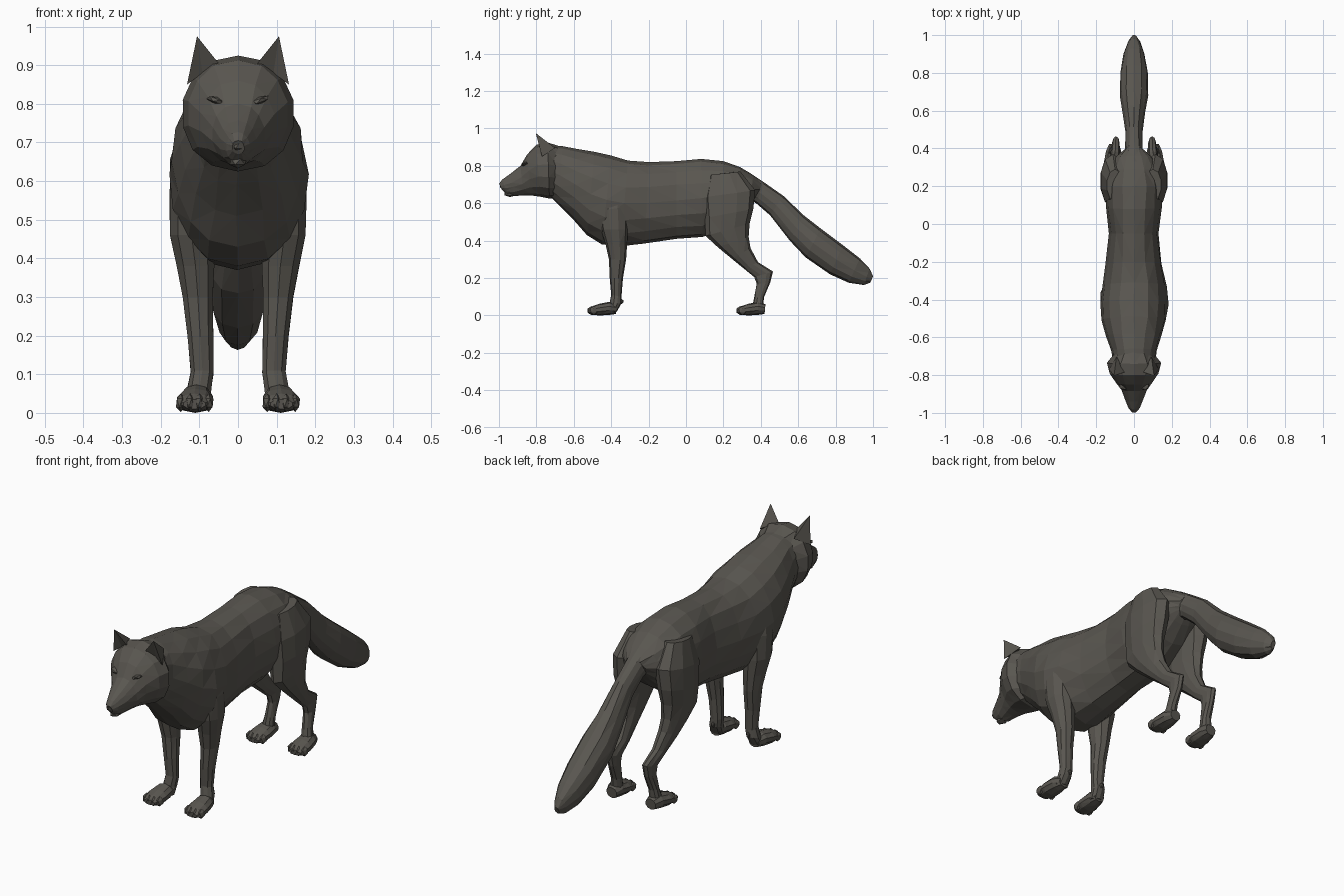
import bpy, bmesh, math, random
from mathutils import Vector, Matrix

random.seed(4)
if "Cube" in bpy.data.objects:
    bpy.data.objects.remove(bpy.data.objects["Cube"], do_unlink=True)

FUR = (0.1, 0.093, 0.08, 1)
fur = bpy.data.materials.new("dark grey fur")
fur.use_nodes = True
fur.diffuse_color = FUR
shader = fur.node_tree.nodes["Principled BSDF"]
shader.inputs["Base Color"].default_value = FUR
shader.inputs["Roughness"].default_value = 0.9


def finish(name, bm):
    """Turn a bmesh into a flat-shaded, triangulated object."""
    bmesh.ops.recalc_face_normals(bm, faces=bm.faces)
    bmesh.ops.triangulate(bm, faces=bm.faces)
    mesh = bpy.data.meshes.new(name)
    bm.to_mesh(mesh)
    bm.free()
    mesh.materials.append(fur)
    obj = bpy.data.objects.new(name, mesh)
    bpy.context.collection.objects.link(obj)
    return obj


def add_loft(bm, rings, sides, rough=0.0):
    """Each ring: upper/front edge (y, z), lower/rear edge (y, z), centre x, half width."""
    loops = []
    for ay, az, by, bz, cx, half in rings:
        a, b = Vector((cx, ay, az)), Vector((cx, by, bz))
        loop = []
        for i in range(sides):
            t = math.tau * i / sides
            c, s = math.cos(t), math.sin(t)
            wide = math.copysign(abs(s) ** 0.9, s) * half
            p = (a + b) / 2 + (a - b) / 2 * c + Vector((wide, 0, 0))
            p.x += random.uniform(-rough, rough)
            p.z += random.uniform(-rough, rough) * abs(s)
            loop.append(bm.verts.new(p))
        loops.append(loop)
    for lo, hi in zip(loops, loops[1:]):
        for i in range(sides):
            j = (i + 1) % sides
            bm.faces.new((lo[i], lo[j], hi[j], hi[i]))
    bm.faces.new(loops[0])
    bm.faces.new(loops[-1])


def loft(name, rings, sides, rough=0.0):
    bm = bmesh.new()
    add_loft(bm, rings, sides, rough)
    return finish(name, bm)


def add_blob(bm, centre, size, tilt=0.0):
    m = Matrix.Translation(centre) @ Matrix.Rotation(tilt, 4, "Y") @ Matrix.Diagonal((*size, 1))
    bmesh.ops.create_icosphere(bm, subdivisions=1, radius=1, matrix=m)


def centred(rows):
    return [(ay, az, by, bz, 0, w) for ay, az, by, bz, w in rows]


def sided(rows, side):
    return [(ay, az, by, bz, side * x, w) for ay, az, by, bz, x, w in rows]


# Trunk from neck to rump
loft("body", centred([
    (-.74, .91, -.75, .66, .11),
    (-.66, .905, -.68, .59, .12),
    (-.58, .89, -.60, .51, .148),
    (-.49, .875, -.53, .43, .17),
    (-.40, .855, -.45, .38, .18),
    (-.31, .828, -.35, .37, .17),
    (-.20, .82, -.22, .385, .148),
    (-.05, .825, -.05, .41, .132),
    (.08, .837, .09, .42, .145),
    (.20, .825, .18, .46, .15),
    (.29, .793, .27, .52, .135),
    (.36, .75, .34, .59, .10),
    (.41, .71, .375, .63, .05),
]), 16, .004)

# Head tapering into the muzzle
loft("head", centred([
    (-.67, .903, -.69, .63, .10),
    (-.74, .925, -.73, .625, .146),
    (-.80, .913, -.78, .635, .13),
    (-.85, .86, -.83, .642, .095),
    (-.885, .80, -.87, .642, .068),
    (-.94, .757, -.92, .638, .047),
    (-.982, .727, -.96, .65, .03),
    (-.999, .705, -.983, .67, .016),
]), 14, .002)

# Nose pad and chin
bm = bmesh.new()
add_blob(bm, (0, -.975, .693), (.024, .024, .02))
finish("nose", bm)
bm = bmesh.new()
add_blob(bm, (0, -.94, .65), (.025, .035, .017))
finish("chin", bm)

# Bushy tail sloping down behind
loft("tail", centred([
    (.33, .77, .32, .63, .06),
    (.42, .71, .375, .60, .046),
    (.52, .64, .45, .535, .045),
    (.63, .535, .555, .40, .06),
    (.72, .465, .64, .31, .076),
    (.84, .375, .77, .22, .073),
    (.93, .305, .87, .175, .055),
    (.982, .25, .95, .163, .032),
    (1, .21, .985, .175, .012),
]), 12, .002)

FRONT_LEG = [
    (-.46, .68, -.34, .70, .11, .05),
    (-.47, .56, -.31, .58, .118, .062),
    (-.455, .46, -.31, .46, .12, .058),
    (-.43, .38, -.315, .38, .11, .05),
    (-.412, .30, -.32, .30, .104, .041),
    (-.408, .20, -.337, .20, .098, .035),
    (-.40, .11, -.345, .10, .093, .031),
    (-.41, .06, -.345, .065, .1, .033),
    (-.42, .02, -.37, .02, .105, .033),
]
HIND_LEG = [
    (.12, .75, .29, .77, .10, .045),
    (.09, .63, .37, .67, .112, .066),
    (.10, .52, .36, .57, .118, .062),
    (.105, .425, .34, .49, .118, .05),
    (.17, .365, .335, .42, .115, .042),
    (.245, .303, .345, .36, .108, .035),
    (.31, .25, .385, .285, .10, .028),
    (.365, .205, .465, .235, .096, .021),
    (.378, .17, .45, .175, .096, .021),
    (.365, .10, .418, .10, .10, .024),
    (.355, .05, .41, .04, .106, .03),
]
PAW = [
    (-.37, .06, -.375, .008, .105, .028),
    (-.41, .073, -.41, .003, .108, .042),
    (-.46, .063, -.46, 0, .111, .049),
    (-.50, .05, -.50, .003, .113, .044),
    (-.522, .035, -.52, .01, .113, .03),
]


def paw(name, side, shift):
    """Foot pad with four toes."""
    bm = bmesh.new()
    add_loft(bm, [(ay + shift, az, by + shift, bz, side * x, w)
                  for ay, az, by, bz, x, w in PAW], 10)
    for k in (-1.5, -.5, .5, 1.5):
        toe_y = -.505 + shift + .012 * (abs(k) - .5)
        add_blob(bm, (side * .112 + k * .024, toe_y, .026), (.014, .025, .024))
    finish(name, bm)


def ear(name, side):
    """Pointed ear with a hollow front."""
    bm = bmesh.new()
    outer, inner, back, hollow, tip = [
        bm.verts.new((side * x, y, z)) for x, y, z in (
            (.132, -.77, .85), (.05, -.785, .905), (.092, -.70, .895),
            (.092, -.765, .88), (.106, -.803, .975))]
    for f in ((outer, hollow, tip), (hollow, inner, tip), (inner, back, tip),
              (back, outer, tip), (outer, back, inner, hollow)):
        bm.faces.new(f)
    finish(name, bm)


# Paired parts
for label, side in (("left", 1), ("right", -1)):
    loft(label + "_front_leg", sided(FRONT_LEG, side), 10, .001)
    loft(label + "_hind_leg", sided(HIND_LEG, side), 10, .001)
    paw(label + "_front_paw", side, 0)
    paw(label + "_hind_paw", side, .795)
    ear(label + "_ear", side)
    bm = bmesh.new()
    add_blob(bm, (side * .055, -.858, .808), (.03, .022, .01), -side * .35)
    finish(label + "_brow", bm)
    bm = bmesh.new()
    add_blob(bm, (side * .095, -.345, .075), (.01, .012, .014))
    finish(label + "_dewclaw", bm)
